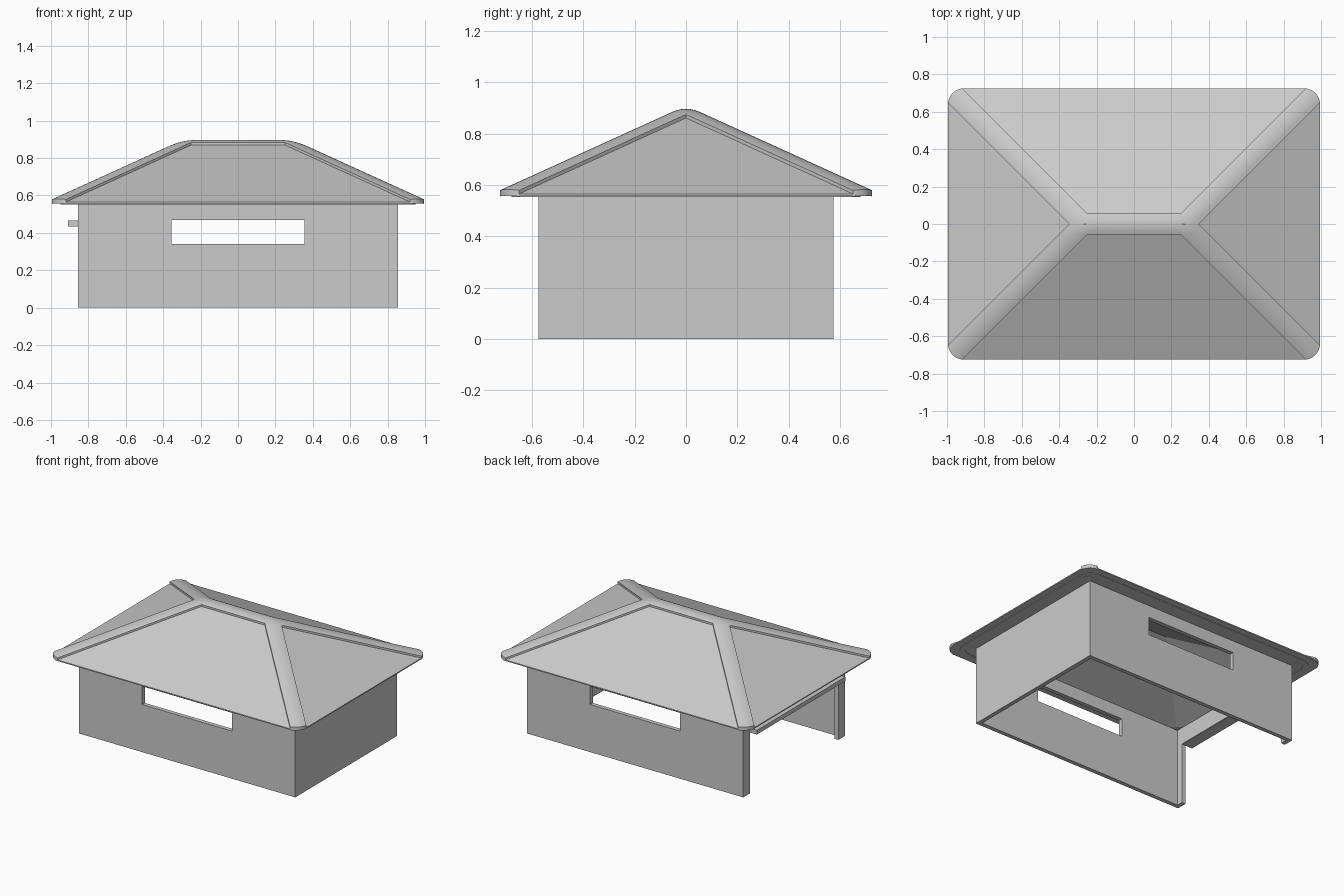
import bpy, bmesh, math

if "Cube" in bpy.data.objects:
    bpy.data.objects.remove(bpy.data.objects["Cube"])

EX, EY = 0.995, 0.725      # eave half sizes
RX = EX - EY               # ridge half length
S = 0.455                  # roof slope
W, WR = 0.075, 0.055       # hip and ridge cap half widths
QUADS = [(1, 1), (-1, 1), (-1, -1), (1, -1)]


def finish(name, bm):
    bmesh.ops.recalc_face_normals(bm, faces=bm.faces[:])
    me = bpy.data.meshes.new(name)
    bm.to_mesh(me)
    bm.free()
    ob = bpy.data.objects.new(name, me)
    bpy.context.collection.objects.link(ob)
    return ob


def box(name, x0, x1, y0, y1, z0, z1):
    bm = bmesh.new()
    bmesh.ops.create_cube(bm, size=1)
    for v in bm.verts:
        v.co = ((x0 + x1) / 2 + v.co.x * (x1 - x0),
                (y0 + y1) / 2 + v.co.y * (y1 - y0),
                (z0 + z1) / 2 + v.co.z * (z1 - z0))
    return finish(name, bm)


def cut(ob, cutter):
    cutter.hide_render = True
    m = ob.modifiers.new("cut", 'BOOLEAN')
    m.operation = 'DIFFERENCE'
    m.solver = 'EXACT'
    m.object = cutter
    bpy.context.view_layer.objects.active = ob
    bpy.ops.object.modifier_apply(modifier=m.name)
    bpy.data.objects.remove(cutter)


# walls: hollow shell, open below, windows front and back, wide doorway on the left
walls = box("walls", -0.855, 0.855, -0.575, 0.575, 0, 0.558)
cut(walls, box("room_cutter", -0.825, 0.825, -0.545, 0.545, -0.1, 0.7))
cut(walls, box("window_cutter", -0.355, 0.355, -0.8, 0.8, 0.34, 0.47))
cut(walls, box("door_cutter", -1, -0.7, -0.5, 0.5, -0.1, 0.437))

# raised door edge over the doorway
box("door_lintel", -0.91, -0.83, -0.5, 0.5, 0.435, 0.465)


# roof panels: clipped-corner rings, outer slopes, soffit and inner slopes
bm = bmesh.new()


def ring(inset, z, sloped):
    pts = []
    for sx, sy in QUADS:
        corner = [(0, 0.075), (0.025, 0.025), (0.075, 0)]
        if sx * sy < 0:
            corner.reverse()
        for dx, dy in corner:
            pts.append(bm.verts.new((sx * (EX - dx - inset), sy * (EY - dy - inset),
                                     z + (S * min(dx, dy) if sloped else 0))))
    return pts


def bridge(a, b):
    n = len(a)
    for i in range(n):
        bm.faces.new((a[i], a[(i + 1) % n], b[(i + 1) % n], b[i]))


def slopes(r, z):
    right, left = [bm.verts.new((x, 0, z)) for x in (RX, -RX)]
    bm.faces.new((r[1], r[2], r[3], r[4], left, right))
    bm.faces.new((r[4], r[5], r[6], r[7], left))
    bm.faces.new((r[7], r[8], r[9], r[10], right, left))
    bm.faces.new((r[10], r[11], r[0], r[1], right))


rings = [ring(0, 0.565, True), ring(0, 0.557, False), ring(0.045, 0.557, False),
         ring(0.045, 0.553, False), ring(0.07, 0.553, False),
         ring(0.07, 0.557, False), ring(0.17, 0.557, True)]
for a, b in zip(rings, rings[1:]):
    bridge(a, b)
slopes(rings[0], 0.565 + S * EY)
slopes(rings[-1], 0.557 + S * (EY - 0.17))
finish("roof_panels", bm)


# rounded hip and ridge caps
def cap_z(x, y):
    dx = EX - x
    dy = EY - (y if y > WR else (y * y / WR + WR) / 2)
    v = abs(dy - dx)
    soft = v if v > W else (v * v / W + W) / 2
    return 0.579 + S * (dx + dy - soft) / 2


bm = bmesh.new()
N = 8
for sx, sy in QUADS:
    def vert(x, y, z=None):
        return bm.verts.new((sx * x, sy * y, cap_z(x, y)))
    rows = [WR, WR * 0.67, WR * 0.33, 0]
    ridge = [vert(0, y) for y in rows]
    cols = []
    for k in range(N + 1):
        t = -1 + 2 * k / N
        v, total = W * t, 0.05 + 0.025 * t * t
        ex, ey = EX - (total - v) / 2, EY - (total + v) / 2
        cols.append([vert(ex, ey)] + [vert(RX + v + y, y) for y in rows])
    for a, b in zip(cols, cols[1:]):
        for j in range(4):
            bm.faces.new((a[j], a[j + 1], b[j + 1], b[j]))
    for j in range(3):
        bm.faces.new((ridge[j], ridge[j + 1], cols[0][j + 2], cols[0][j + 1]))
bmesh.ops.remove_doubles(bm, verts=bm.verts[:], dist=1e-5)
bmesh.ops.recalc_face_normals(bm, faces=bm.faces[:])
new = bmesh.ops.extrude_face_region(bm, geom=bm.faces[:])["geom"]
bmesh.ops.translate(bm, vec=(0, 0, -0.024),
                    verts=[g for g in new if isinstance(g, bmesh.types.BMVert)])
caps = finish("roof_caps", bm)
bpy.ops.object.select_all(action='DESELECT')
caps.select_set(True)
bpy.context.view_layer.objects.active = caps
bpy.ops.object.shade_smooth_by_angle(angle=math.radians(30))
